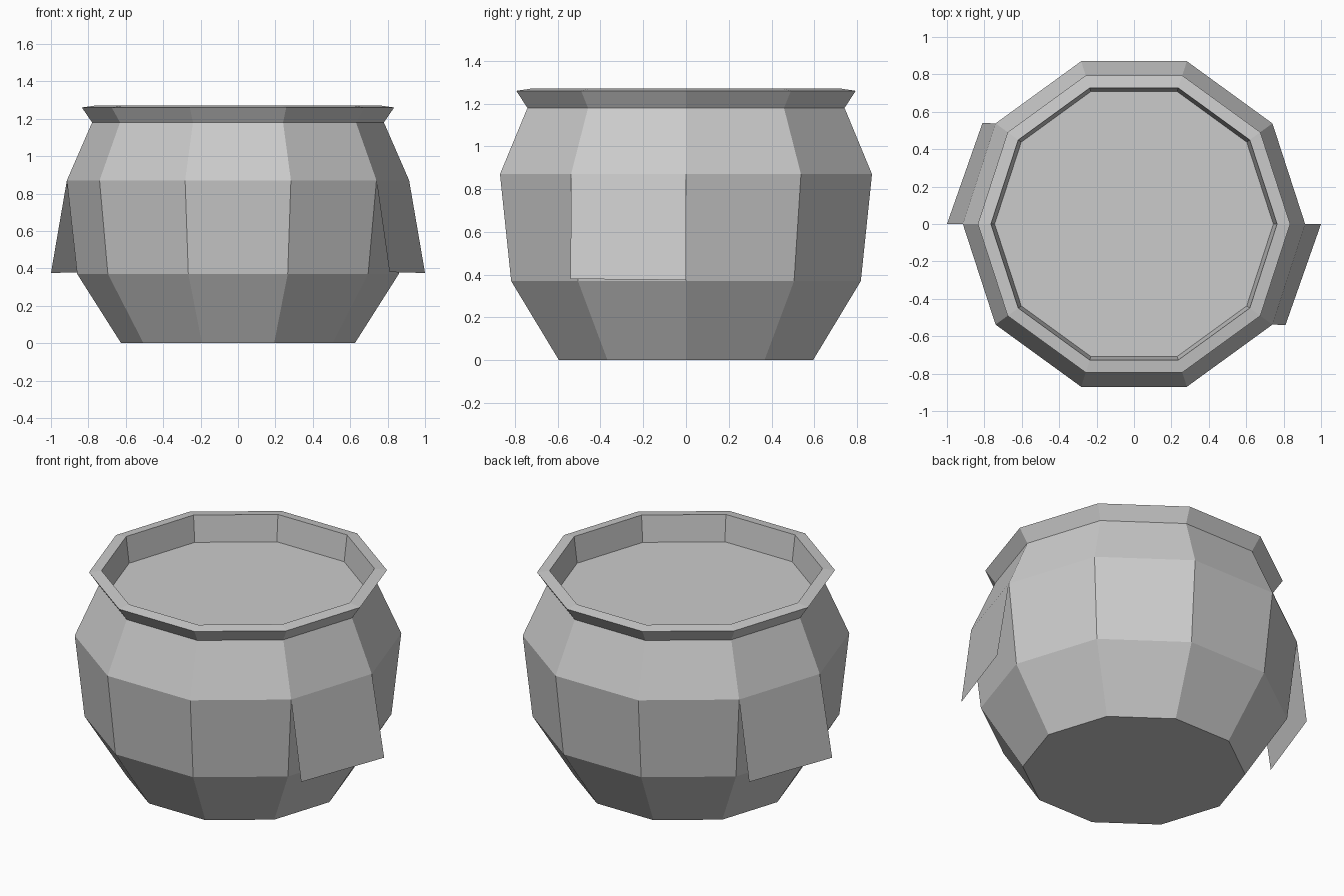
import bpy, bmesh, math

if "Cube" in bpy.data.objects:
    bpy.data.objects.remove(bpy.data.objects["Cube"])

SIDES = 10


def add_object(name, bm):
    mesh = bpy.data.meshes.new(name)
    bm.to_mesh(mesh)
    bm.free()
    obj = bpy.data.objects.new(name, mesh)
    bpy.context.collection.objects.link(obj)
    return obj


def corner(radius, z, step):
    a = 2 * math.pi * step / SIDES
    return (radius * math.cos(a), radius * math.sin(a), z)


# Ten-sided pot: base, belly, flared rim, inner wall and inside floor
profile = [(0.625, 0.0), (0.86, 0.37), (0.915, 0.87), (0.78, 1.18),
           (0.835, 1.26), (0.765, 1.27), (0.745, 1.11)]
bm = bmesh.new()
rings = [[bm.verts.new(corner(r, z, i)) for i in range(SIDES)] for r, z in profile]
for low, high in zip(rings, rings[1:]):
    for i in range(SIDES):
        j = (i + 1) % SIDES
        bm.faces.new((low[i], low[j], high[j], high[i]))
bm.faces.new(rings[0][::-1])
bm.faces.new(rings[-1])
add_object("pot", bm)


# Two thin flaps hinged at the belly, half a turn apart
def flap(name, turn):
    bm = bmesh.new()
    top = [corner(0.915, 0.87, s) for s in (-1, 0)]
    bottom = [(1.0, 0.0, 0.375), (0.81, -0.54, 0.38)]
    bm.faces.new([bm.verts.new(p) for p in top + bottom][::-1])
    obj = add_object(name, bm)
    obj.rotation_euler.z = turn


flap("right_flap", 0)
flap("left_flap", math.pi)
